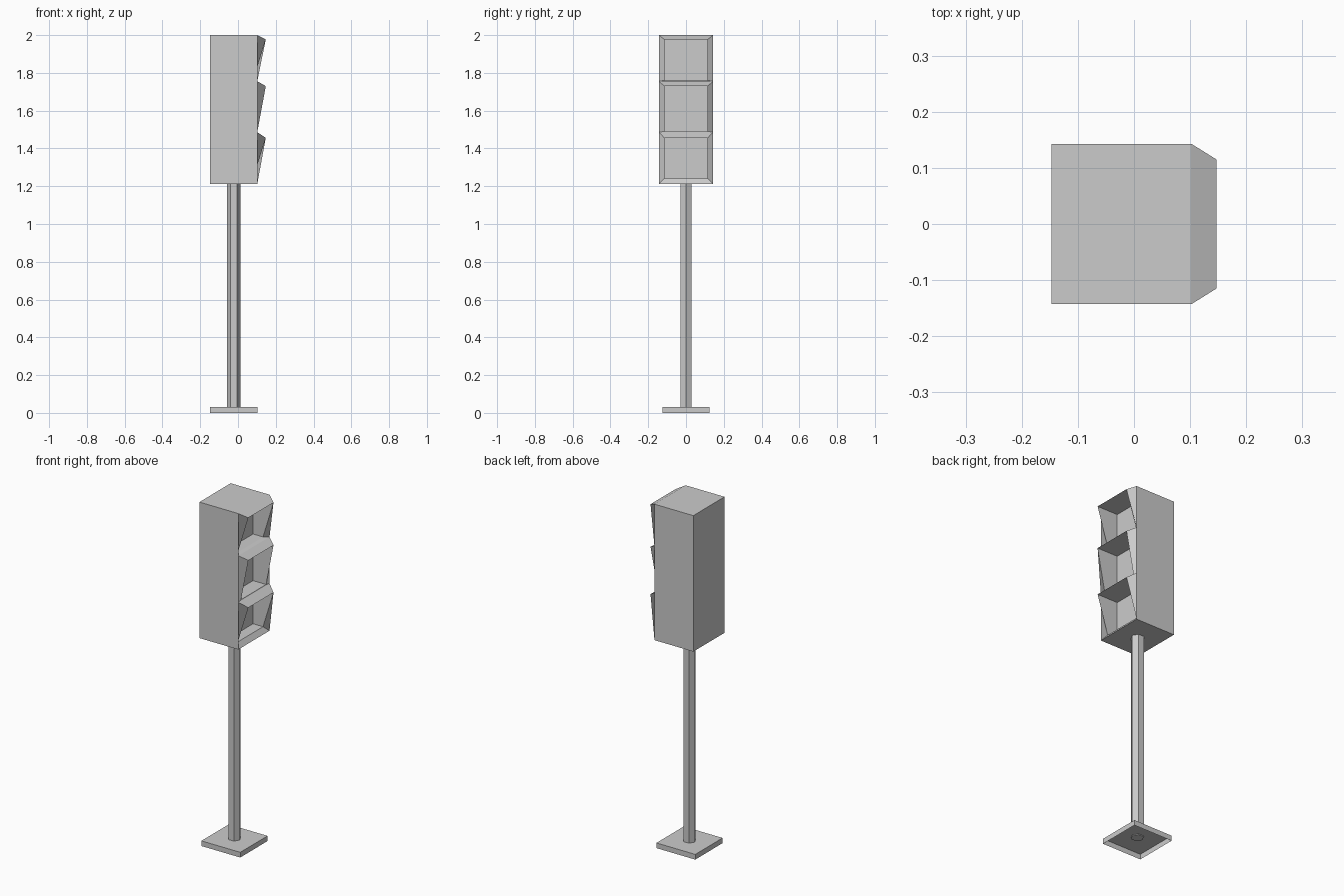
import bpy, bmesh, math

if "Cube" in bpy.data.objects:
    bpy.data.objects.remove(bpy.data.objects["Cube"])

BACK, FRONT, TIP, LENS = -0.147, 0.102, 0.147, 0.016   # x stations
W, WI = 0.143, 0.115                                   # half widths: housing, opening
CX = (BACK + FRONT) / 2


def add_object(name, bm):
    bmesh.ops.remove_doubles(bm, verts=bm.verts, dist=1e-5)
    bmesh.ops.recalc_face_normals(bm, faces=bm.faces)
    mesh = bpy.data.meshes.new(name)
    bm.to_mesh(mesh)
    bm.free()
    obj = bpy.data.objects.new(name, mesh)
    bpy.context.collection.objects.link(obj)
    return obj


def ring(bm, x_top, x_bottom, half, z_top, z_bottom):
    """Rectangle of vertices facing +x; top and bottom may differ in x."""
    return [bm.verts.new(p) for p in ((x_top, -half, z_top), (x_top, half, z_top),
                                      (x_bottom, half, z_bottom), (x_bottom, -half, z_bottom))]


def bridge(bm, a, b):
    for i in range(4):
        j = (i + 1) % 4
        bm.faces.new((a[i], a[j], b[j], b[i]))


# Signal housing: closed box at the back, three hooded openings on +x
# each cell: outer top, outer bottom, opening top, opening bottom, x of opening bottom
cells = [(2.0, 1.756, 1.977, 1.760, 0.080),
         (1.756, 1.486, 1.730, 1.490, 0.100),
         (1.486, 1.212, 1.456, 1.240, 0.080)]
bm = bmesh.new()
back_levels = [c[0] for c in cells] + [cells[-1][1]]
for top, bottom, in_top, in_bottom, x_low in cells:
    outer = ring(bm, FRONT, FRONT, W, top, bottom)
    hood = ring(bm, TIP, x_low, WI, in_top, in_bottom)
    lens = ring(bm, LENS, LENS, WI, in_top, in_bottom)
    bridge(bm, outer, hood)
    bridge(bm, hood, lens)
    bm.faces.new(lens)
    # back and side walls of this section
    rear = ring(bm, BACK, BACK, W, top, bottom)
    bm.faces.new(rear)
    for i, j in ((1, 2), (3, 0)):
        bm.faces.new((outer[i], outer[j], rear[j], rear[i]))
    if top == back_levels[0]:
        bm.faces.new((outer[0], outer[1], rear[1], rear[0]))
    if bottom == back_levels[-1]:
        bm.faces.new((outer[2], outer[3], rear[3], rear[2]))
add_object("signal_housing", bm)

# Hexagonal pole
bm = bmesh.new()
z0, z1, r = 0.026, 1.213, 0.035
bmesh.ops.create_cone(bm, cap_ends=True, segments=6, radius1=r, radius2=r, depth=z1 - z0)
xs = max(v.co.x for v in bm.verts)
turn = 0 if xs > r * 0.99 else math.pi / 6      # corners point along x
for v in bm.verts:
    x, y = v.co.x, v.co.y
    v.co.x = CX + x * math.cos(turn) - y * math.sin(turn)
    v.co.y = x * math.sin(turn) + y * math.cos(turn)
    v.co.z += (z0 + z1) / 2
add_object("pole", bm)

# Base plate, open underneath
bm = bmesh.new()
bmesh.ops.create_cube(bm, size=1)
for v in bm.verts:
    v.co.x = CX + v.co.x * (FRONT - BACK)
    v.co.y *= 0.25
    v.co.z = 0.03 if v.co.z > 0 else 0
under = [f for f in bm.faces if all(v.co.z == 0 for v in f.verts)]
bmesh.ops.recalc_face_normals(bm, faces=bm.faces)
bmesh.ops.delete(bm, geom=under, context='FACES_ONLY')
add_object("base_plate", bm)
